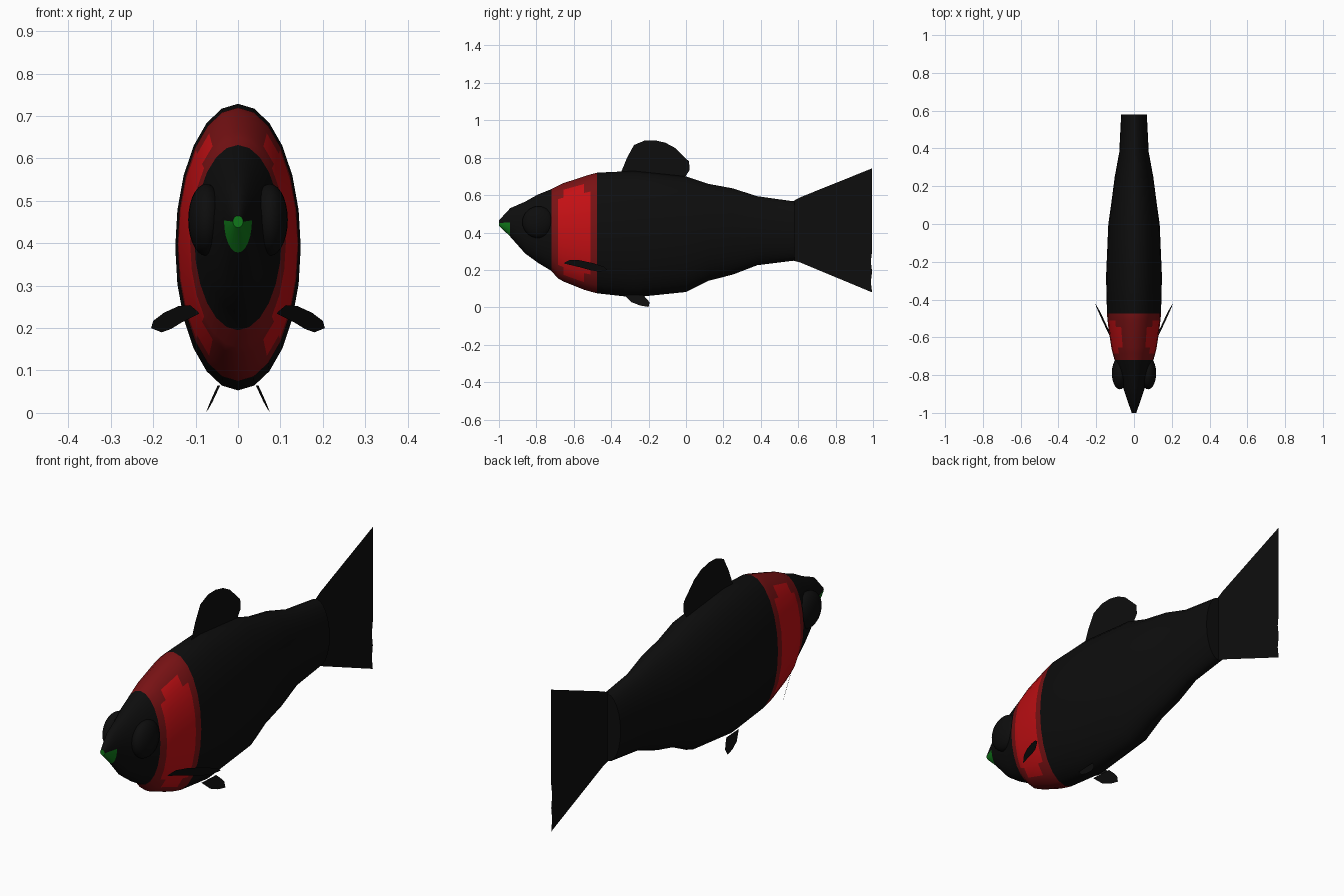
import bpy, bmesh, math

cube = bpy.data.objects.get("Cube")
if cube:
    bpy.data.objects.remove(cube, do_unlink=True)


def material(name, rgb):
    m = bpy.data.materials.new(name)
    m.use_nodes = True
    m.diffuse_color = (*rgb, 1)
    m.node_tree.nodes["Principled BSDF"].inputs["Base Color"].default_value = (*rgb, 1)
    return m


BLACK = material("black", (0.004, 0.004, 0.004))
RED = material("bright red", (0.55, 0.005, 0.007))
DARK_RED = material("dark red", (0.19, 0.006, 0.007))
GREEN = material("green", (0.005, 0.19, 0.01))


def add_object(name, bm, mats, smooth=False):
    mesh = bpy.data.meshes.new(name)
    bm.to_mesh(mesh)
    bm.free()
    obj = bpy.data.objects.new(name, mesh)
    bpy.context.collection.objects.link(obj)
    for m in mats:
        mesh.materials.append(m)
    if smooth:
        bpy.ops.object.select_all(action='DESELECT')
        obj.select_set(True)
        bpy.context.view_layer.objects.active = obj
        bpy.ops.object.shade_smooth_by_angle(angle=math.radians(40))
    return obj


def fin(name, points):
    bm = bmesh.new()
    bm.faces.new([bm.verts.new(p) for p in points])
    bmesh.ops.triangulate(bm, faces=bm.faces[:])
    return add_object(name, bm, [BLACK])


# Body: elliptical sections as (y, top, bottom, half width)
SECTIONS = [
    (-1.0, .465, .437, .012), (-.94, .53, .378, .033), (-.86, .565, .288, .06),
    (-.79, .604, .237, .083), (-.72, .632, .195, .103), (-.685, .65, .155, .113),
    (-.655, .664, .138, .12), (-.545, .70, .094, .136), (-.51, .711, .084, .14),
    (-.475, .72, .075, .143), (-.28, .729, .053, .148), (0, .70, .082, .136),
    (.12, .66, .142, .119), (.25, .636, .175, .102), (.38, .594, .225, .078),
    (.58, .566, .25, .068)]
SIDES = 24

bm = bmesh.new()
rings = []
for y, top, bottom, w in SECTIONS:
    ring = []
    for k in range(SIDES):
        a = 2 * math.pi * k / SIDES
        ring.append(bm.verts.new((w * math.cos(a), y,
                                  (top + bottom) / 2 + (top - bottom) / 2 * math.sin(a))))
    rings.append(ring)
for i in range(len(rings) - 1):
    y = (SECTIONS[i][0] + SECTIONS[i + 1][0]) / 2
    for k in range(SIDES):
        n = (k + 1) % SIDES
        f = bm.faces.new((rings[i][k], rings[i][n], rings[i + 1][n], rings[i + 1][k]))
        # Steepness round the section, in degrees above or below the flank
        a = 2 * math.pi * (k + .5) / SIDES
        steep = math.degrees(math.asin(abs(math.sin(a))))
        if y < -.95 and math.sin(a) < 0:
            f.material_index = 3                      # mouth
        elif -.72 < y < -.475:                        # gill band
            limit = 60 if -.655 < y < -.545 else 45
            inner = -.685 < y < -.51 and steep < limit
            f.material_index = 1 if inner else 2
bm.faces.new(rings[0]).material_index = 3
bm.faces.new(rings[-1])
bmesh.ops.recalc_face_normals(bm, faces=bm.faces[:])
add_object("body", bm, [BLACK, RED, DARK_RED, GREEN], True)

# Tail fin with a slightly ragged trailing edge
STEPS = 12
edge = [(0, .995 - .007 * (j % 2), .08 + .663 * j / STEPS) for j in range(STEPS + 1)]
fin("tail_fin", [(0, .57, .566), (0, .57, .25), (0, .61, .24)] + edge + [(0, .61, .588)])

# Dorsal fin
DORSAL = [(-.35, .715), (-.315, .80), (-.278, .868), (-.22, .892), (-.166, .893),
          (-.11, .88), (-.06, .853), (.016, .78), (.02, .735), (-.01, .69), (-.2, .70)]
fin("dorsal_fin", [(0, y, z) for y, z in DORSAL])

# Paired fins and eyes
PECTORAL = [(.09, .235), (.113, .254), (.14, .252), (.175, .236), (.2, .217),
            (.205, .2), (.18, .19), (.158, .198), (.13, .215)]
PELVIC = [(-.33, .065), (-.29, .027), (-.246, .01), (-.2, .002), (-.195, .025),
          (-.205, .04), (-.23, .065)]
for side, s in (("left", 1), ("right", -1)):
    fin(side + "_pectoral_fin",
        [(s * x, -.63 + 1.9 * (x - .1) + .5 * (.22 - z), z) for x, z in PECTORAL])
    fin(side + "_pelvic_fin",
        [(s * (.045 + .4 * (.068 - z) + .06 * (y + .26)), y, z) for y, z in PELVIC])
    bm = bmesh.new()
    bmesh.ops.create_uvsphere(bm, u_segments=24, v_segments=14, radius=.085)
    bmesh.ops.scale(bm, vec=(.5, 1, 1), verts=bm.verts[:])
    bmesh.ops.translate(bm, vec=(s * .075, -.79, .455), verts=bm.verts[:])
    add_object(side + "_eye", bm, [BLACK], True)
